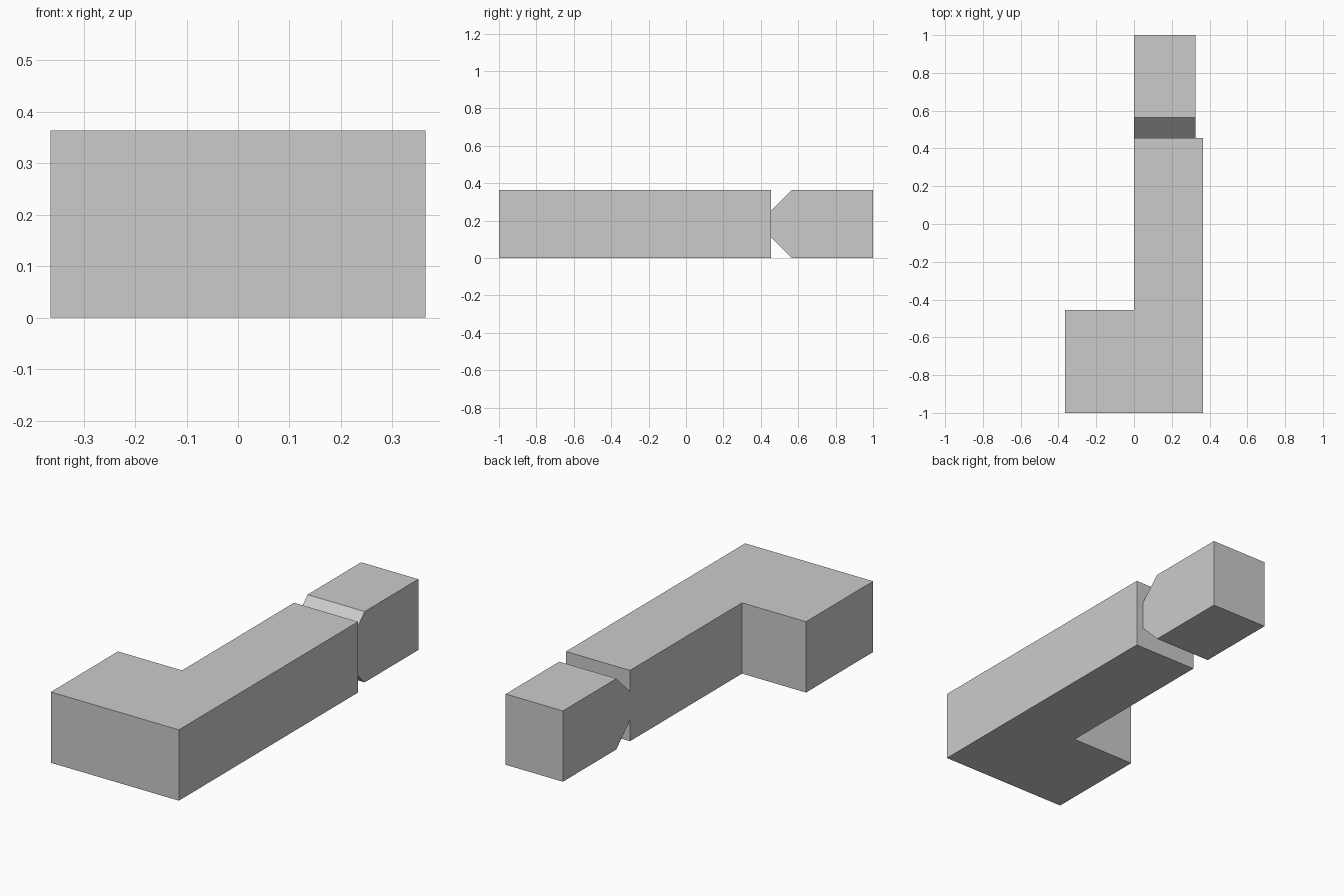
import bpy
import bmesh
from mathutils import Vector

cube = bpy.data.objects.get("Cube")
if cube:
    bpy.data.objects.remove(cube, do_unlink=True)

HALF = 0.364      # half width of the body, also the bar height
HEIGHT = 0.364
SHOULDER = 0.455  # y where the bar meets the end block

grey = bpy.data.materials.new("plain_grey")
grey.use_nodes = True
colour = (0.6, 0.6, 0.6, 1)
grey.diffuse_color = colour
grey.node_tree.nodes["Principled BSDF"].inputs["Base Color"].default_value = colour


def prism(name, profile, direction):
    """Extrude a closed profile along a direction into a flat-faced solid."""
    bm = bmesh.new()
    base = bm.faces.new([bm.verts.new(p) for p in profile])
    result = bmesh.ops.extrude_face_region(bm, geom=[base], use_keep_orig=True)
    moved = [g for g in result["geom"] if isinstance(g, bmesh.types.BMVert)]
    bmesh.ops.translate(bm, verts=moved, vec=Vector(direction))
    bmesh.ops.recalc_face_normals(bm, faces=bm.faces)
    mesh = bpy.data.meshes.new(name)
    bm.to_mesh(mesh)
    bm.free()
    mesh.materials.append(grey)
    obj = bpy.data.objects.new(name, mesh)
    bpy.context.collection.objects.link(obj)
    return obj


# L-shaped body: long bar with a foot at the front
outline = [(-HALF, -1), (HALF, -1), (HALF, SHOULDER),
           (0, SHOULDER), (0, -SHOULDER), (-HALF, -SHOULDER)]
prism("angled_body", [(x, y, 0) for x, y in outline], (0, 0, HEIGHT))

# End block, tapered above and below where it meets the bar
taper = 0.11
side = [(SHOULDER, taper), (SHOULDER + taper, 0), (1, 0),
        (1, HEIGHT), (SHOULDER + taper, HEIGHT), (SHOULDER, HEIGHT - taper)]
prism("tapered_end_block", [(0, y, z) for y, z in side], (0.325, 0, 0))
